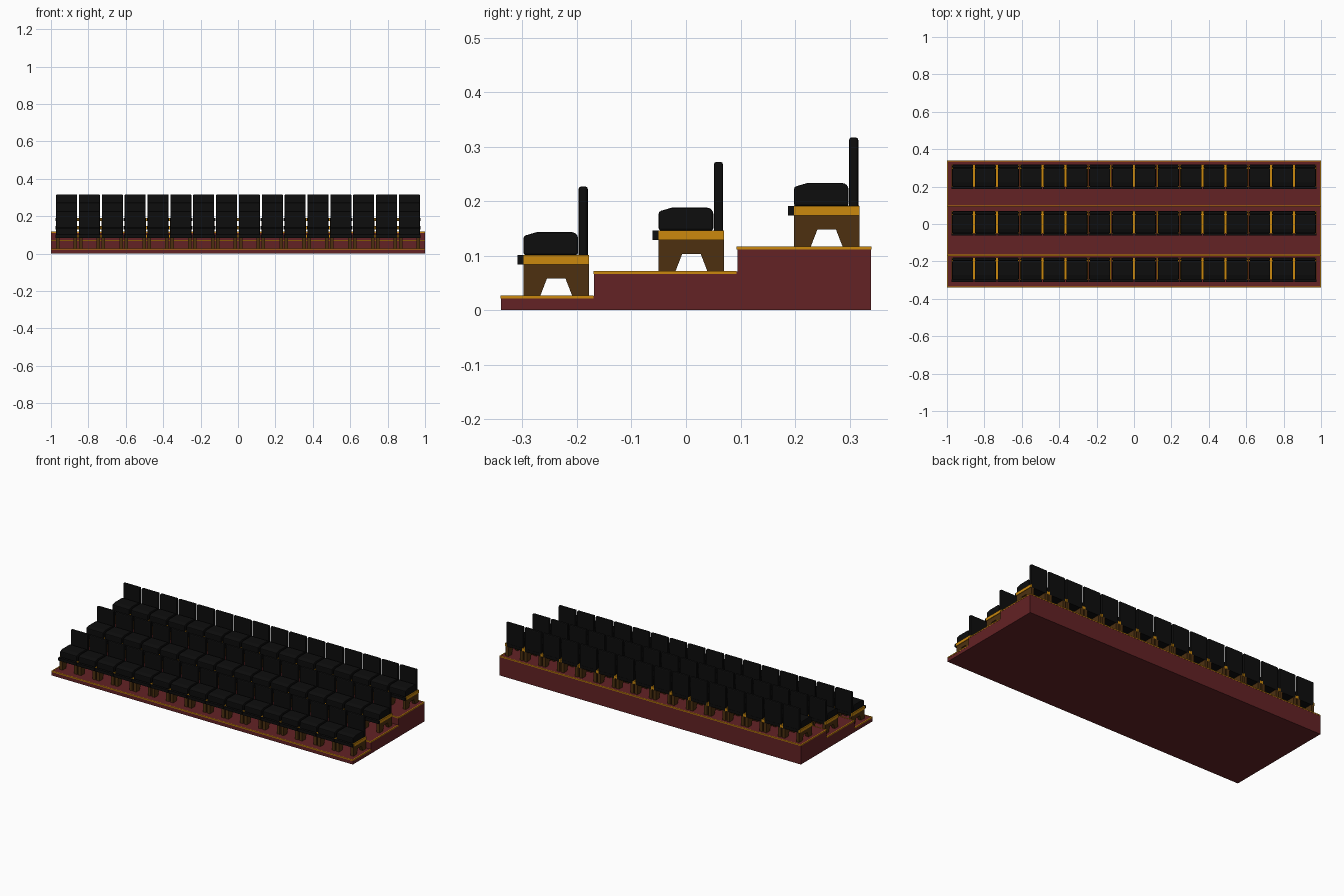
import bpy, bmesh

cube = bpy.data.objects.get("Cube")
if cube:
    bpy.data.objects.remove(cube, do_unlink=True)


def material(name, rgb):
    m = bpy.data.materials.new(name)
    m.use_nodes = True
    m.diffuse_color = (*rgb, 1)
    bsdf = m.node_tree.nodes["Principled BSDF"]
    bsdf.inputs["Base Color"].default_value = (*rgb, 1)
    bsdf.inputs["Roughness"].default_value = 0.8
    return m


RED = material("carpet red", (0.125, 0.016, 0.018))
GOLD = material("gold trim", (0.60, 0.25, 0.004))
BROWN = material("dark wood", (0.075, 0.03, 0.005))
BLACK = material("black upholstery", (0.004, 0.004, 0.004))

COUNT, PITCH = 16, 0.1222


def extrude(name, profile, x0, x1, mat, bevel=0):
    """Extrude a (y, z) profile along x from x0 to x1."""
    bm = bmesh.new()
    face = bm.faces.new([bm.verts.new((x0, y, z)) for y, z in profile])
    out = bmesh.ops.extrude_face_region(bm, geom=[face])
    moved = [v for v in out["geom"] if isinstance(v, bmesh.types.BMVert)]
    bmesh.ops.translate(bm, verts=moved, vec=(x1 - x0, 0, 0))
    bmesh.ops.recalc_face_normals(bm, faces=bm.faces)
    mesh = bpy.data.meshes.new(name)
    bm.to_mesh(mesh)
    bm.free()
    mesh.materials.append(mat)
    ob = bpy.data.objects.new(name, mesh)
    bpy.context.collection.objects.link(ob)
    if bevel:
        mod = ob.modifiers.new("soft edges", "BEVEL")
        mod.width, mod.segments = bevel, 2
        mod.limit_method = "ANGLE"
    return ob


def box(name, x0, x1, y0, y1, z0, z1, mat, bevel=0):
    return extrude(name, [(y0, z0), (y1, z0), (y1, z1), (y0, z1)], x0, x1, mat, bevel)


# Stepped platform
STEPS = [(-0.34, 0.027), (-0.17, 0.072), (0.093, 0.117)]
BACK = 0.34
outline = [(-0.339, 0)]
for i, (y, top) in enumerate(STEPS):
    end = STEPS[i + 1][0] if i < 2 else BACK
    outline += [(y + 0.001, top - 0.001), (end + (0.001 if i < 2 else -0.001), top - 0.001)]
outline.append((BACK - 0.001, 0))
extrude("stepped_platform", outline, -0.999, 0.999, RED)

# Gold edging along the front and ends of every step, and the rear of the top step
W, H = 0.006, 0.006
for i, (y, top) in enumerate(STEPS):
    end = STEPS[i + 1][0] if i < 2 else BACK
    box(f"front_edging_{i + 1}", -1, 1, y, y + W, top - H, top, GOLD)
    for side, x in (("right", -1), ("left", 1 - W)):
        box(f"{side}_edging_{i + 1}", x, x + W, y + W, end, top - H, top, GOLD)
box("rear_edging", -1 + W, 1 - W, BACK - W, BACK, STEPS[2][1] - H, STEPS[2][1], GOLD)

# Side profiles of one chair; y runs from its front, z from the floor
LEG = [(0, 0), (0.031, 0), (0.043, 0.031), (0.077, 0.031), (0.089, 0),
       (0.12, 0), (0.12, 0.057), (0, 0.057)]
CUSHION = [(0, 0.074), (0.1, 0.074), (0.1, 0.109), (0.093, 0.116),
           (0.024, 0.116), (0, 0.109)]


def chair_row(row, y, z):
    parts = []
    for side, s in (("right", -1), ("left", 1)):
        parts.append(extrude(f"{side}_legs_{row}", LEG, s * 0.038, s * 0.057, BROWN))
        parts.append(box(f"{side}_side_rail_{row}", s * 0.052, s * 0.0605,
                         0, 0.12, 0.057, 0.074, GOLD))
    parts.append(box(f"seat_base_{row}", -0.052, 0.052, 0, 0.119, 0.057, 0.0745, BLACK))
    parts.append(box(f"front_bar_{row}", -0.059, 0.059, -0.011, 0, 0.057, 0.074, BLACK))
    parts.append(extrude(f"seat_cushion_{row}", CUSHION, -0.056, 0.056, BLACK, 0.004))
    parts.append(box(f"backrest_{row}", -0.056, 0.056, 0.101, 0.118, 0.07, 0.2,
                     BLACK, 0.005))
    for ob in parts:
        ob.location = (-PITCH * (COUNT - 1) / 2, y, z)
        arr = ob.modifiers.new("row of chairs", "ARRAY")
        arr.count = COUNT
        arr.use_relative_offset = False
        arr.use_constant_offset = True
        arr.constant_offset_displace = (PITCH, 0, 0)


# One row of chairs on each step
for row, (_, top) in enumerate(STEPS):
    chair_row(row + 1, -0.298 + row * 0.248, top)
